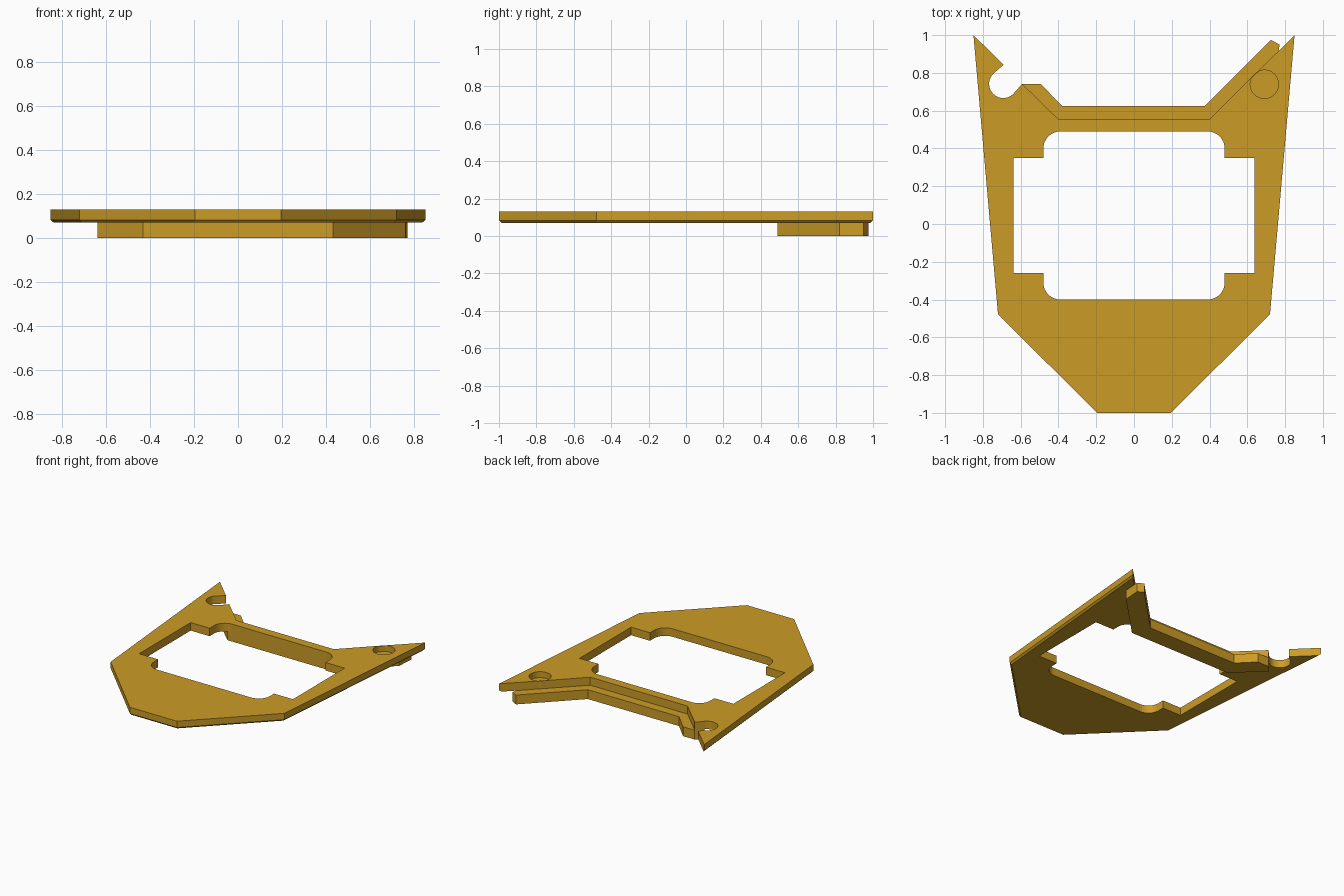
import bpy, bmesh, math
from mathutils import Vector

if "Cube" in bpy.data.objects:
    bpy.data.objects.remove(bpy.data.objects["Cube"])

gold = bpy.data.materials.new("gold")
gold.diffuse_color = (0.60, 0.33, 0.02, 1)
gold.use_nodes = True
gold.node_tree.nodes["Principled BSDF"].inputs["Base Color"].default_value = gold.diffuse_color


def arc(cx, cy, r, a0, a1, n):
    """Points along an arc, angles in degrees."""
    return [(cx + r * math.cos(math.radians(a0 + (a1 - a0) * i / n)),
             cy + r * math.sin(math.radians(a0 + (a1 - a0) * i / n)))
            for i in range(n + 1)]


def ring(bm, pts, z):
    return [bm.verts.new((x, y, z)) for x, y in pts]


def cap(bm, rings, up):
    """Fill between an outer ring and any hole rings."""
    edges = []
    for r in rings:
        for a, b in zip(r, r[1:] + r[:1]):
            edges.append(bm.edges.get((a, b)) or bm.edges.new((a, b)))
    bmesh.ops.triangle_fill(bm, edges=edges, use_beauty=True,
                            use_dissolve=False, normal=Vector((0, 0, up)))


def wall(bm, low, high):
    n = len(low)
    for i in range(n):
        j = (i + 1) % n
        bm.faces.new((low[i], low[j], high[j], high[i]))


def finish(bm, name):
    bmesh.ops.recalc_face_normals(bm, faces=bm.faces)
    bmesh.ops.dissolve_limit(bm, angle_limit=0.001, verts=bm.verts, edges=bm.edges)
    mesh = bpy.data.meshes.new(name)
    bm.to_mesh(mesh)
    bm.free()
    mesh.materials.append(gold)
    obj = bpy.data.objects.new(name, mesh)
    bpy.context.collection.objects.link(obj)
    return obj


# Plate outline, with the open round slot in the left arm
slot = arc(-0.692, 0.742, 0.075, 135, 315, 20)
rim = [(-0.85, 1.0), (-0.72, -0.478), (-0.195, -1.0),
       (0.195, -1.0), (0.72, -0.478), (0.85, 1.0)]
rim_low = [(-0.836, 0.986), (-0.707, -0.473), (-0.19, -0.987),
           (0.19, -0.987), (0.707, -0.473), (0.836, 0.986)]
back = [(0.403, 0.557), (-0.403, 0.557), (-0.592, 0.742)] + slot[::-1] + [(-0.69, 0.843)]

# Window with side bays and rounded corners, right half then mirrored
half = ([(0.39 + 0.0, -0.40)] + arc(0.39, -0.31, 0.09, -90, 0, 8)[1:]
        + [(0.48, -0.26), (0.637, -0.26), (0.637, 0.35), (0.48, 0.35)]
        + arc(0.39, 0.40, 0.09, 0, 90, 8))
window = half + [(-x, y) for x, y in reversed(half)]

# Round blind pocket in the right arm
pocket = arc(0.69, 0.74, 0.075, 0, 360, 32)[:-1]

# Main plate with a chamfer below its outer rim
bm = bmesh.new()
top = ring(bm, rim + back, 0.13)
mid = ring(bm, rim + back, 0.083)
low = ring(bm, rim_low + back, 0.07)
win_top, win_low = ring(bm, window, 0.13), ring(bm, window, 0.07)
poc_top, poc_low = ring(bm, pocket, 0.13), ring(bm, pocket, 0.085)
wall(bm, mid, top)
wall(bm, low, mid)
wall(bm, win_low, win_top)
wall(bm, poc_low, poc_top)
bm.faces.new(poc_low)
cap(bm, [top, win_top, poc_top], 1)
cap(bm, [low, win_low], -1)
finish(bm, "frame_plate")

# Bent rail under the back edge
rail = [(-0.43, 0.49), (0.43, 0.49), (0.76, 0.82), (0.77, 0.95), (0.725, 0.975),
        (0.375, 0.625), (-0.38, 0.625), (-0.495, 0.742), (-0.592, 0.742), (-0.638, 0.69)]
bm = bmesh.new()
rail_top, rail_low = ring(bm, rail, 0.07), ring(bm, rail, 0.0)
wall(bm, rail_low, rail_top)
cap(bm, [rail_top], 1)
cap(bm, [rail_low], -1)
finish(bm, "back_rail")
